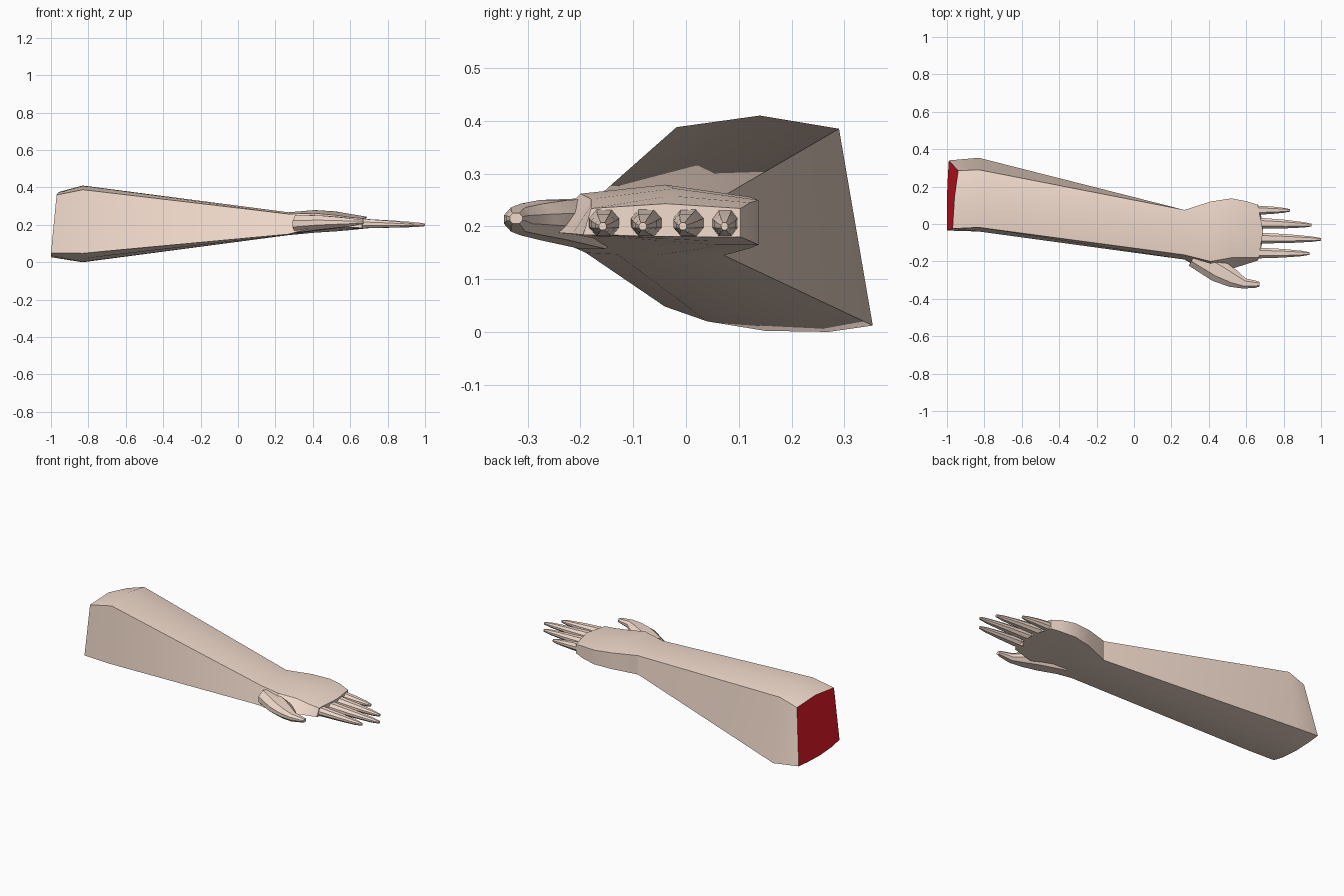
import bpy, bmesh, math
from mathutils import Vector

if "Cube" in bpy.data.objects:
    bpy.data.objects.remove(bpy.data.objects["Cube"])


def material(name, rgb):
    m = bpy.data.materials.new(name)
    m.diffuse_color = (*rgb, 1)
    m.use_nodes = True
    m.node_tree.nodes["Principled BSDF"].inputs["Base Color"].default_value = m.diffuse_color
    return m


skin = material("skin", (0.88, 0.70, 0.60))
flesh = material("flesh", (0.78, 0.01, 0.02))


def loft(name, rings, cut=False):
    """Skin a list of equal-sized rings and close both ends."""
    bm = bmesh.new()
    loops = [[bm.verts.new(p) for p in r] for r in rings]
    n = len(rings[0])
    first = bm.faces.new(loops[0])
    bm.faces.new(loops[-1])
    if cut:
        first.material_index = 1
    for a, b in zip(loops, loops[1:]):
        for i in range(n):
            j = (i + 1) % n
            bm.faces.new((a[i], a[j], b[j], b[i]))
    bmesh.ops.recalc_face_normals(bm, faces=bm.faces)
    me = bpy.data.meshes.new(name)
    bm.to_mesh(me)
    bm.free()
    me.materials.append(skin)
    me.materials.append(flesh)
    ob = bpy.data.objects.new(name, me)
    bpy.context.collection.objects.link(ob)
    bpy.context.view_layer.objects.active = ob
    ob.select_set(True)
    bpy.ops.object.shade_smooth_by_angle(angle=math.radians(30))
    ob.select_set(False)
    return ob


def section(x, yz):
    return [(x, y, z) for y, z in yz]


def palm(x, y_out, y_top, y_in, z_out, z_mid, z_top, z_in, z_bot, bow=0.0):
    """Eight-sided hand section: three points on the back, five on the palm."""
    span = y_out - y_in
    yz = [(y_out, z_out), ((y_out + y_top) / 2, z_mid), (y_top, z_top),
          (y_in, z_in)]
    yz += [(y_in + span * t, z_in + (z_bot - z_in) * min(1, t * 1.3))
           for t in (0.3, 0.55, 0.78, 1)]
    mid = (y_out + y_in) / 2
    return [(x - bow * ((y - mid) / span * 2) ** 2, y, z) for y, z in yz]


# Forearm with slanted cut end, running on into the palm
cut_end = [(-0.94, 0.285, 0.35), (-0.96, 0.14, 0.375), (-0.97, -0.025, 0.36),
           (-1.0, -0.035, 0.05), (-1.0, 0.04, 0.035), (-1.0, 0.15, 0.027),
           (-0.995, 0.26, 0.027), (-0.99, 0.34, 0.03)]
rim = [(-0.96, 0.295, 0.36), (-0.97, 0.14, 0.388), (-0.972, -0.03, 0.366)] + cut_end[3:]
elbow = section(-0.83, [(0.29, 0.385), (0.14, 0.41), (-0.018, 0.388),
                        (-0.04, 0.048), (0.04, 0.02), (0.15, 0.002),
                        (0.27, 0.0), (0.354, 0.012)])
wrist = section(0.27, [(0.075, 0.26), (-0.04, 0.267), (-0.165, 0.258),
                       (-0.19, 0.15), (-0.13, 0.147), (-0.06, 0.145),
                       (0.01, 0.145), (0.072, 0.145)])
hand = [
    palm(0.41, 0.120, -0.20, -0.275, 0.256, 0.279, 0.262, 0.188, 0.158),
    palm(0.52, 0.137, -0.18, -0.240, 0.250, 0.272, 0.252, 0.188, 0.165),
    palm(0.60, 0.122, -0.18, -0.215, 0.245, 0.258, 0.240, 0.186, 0.172),
    palm(0.69, 0.103, -0.18, -0.195, 0.234, 0.243, 0.234, 0.184, 0.180, 0.028),
]
cut_end = [tuple(Vector(a)) for a in cut_end]
loft("forearm_and_palm", [cut_end] + [elbow, wrist] + hand, cut=True)


def digit(name, path):
    """Chamfered eight-sided tube: path of (x, y, z, half width, half height)."""
    shape = [(1, 0.35), (0.5, 1), (-0.5, 1), (-1, 0.35),
             (-1, -0.35), (-0.5, -1), (0.5, -1), (1, -0.35)]
    pts = [Vector(p[:3]) for p in path]
    rings = []
    for i, p in enumerate(path):
        d = pts[min(i + 1, len(pts) - 1)] - pts[max(i - 1, 0)]
        side = Vector((-d.y, d.x, 0)).normalized()
        rings.append([pts[i] + side * p[3] * u + Vector((0, 0, p[4] * v))
                      for u, v in shape])
    loft(name, rings)


# Four fingers: base x, base y, tip x, tip y, half width
fingers = {"little": (0.64, 0.074, 0.835, 0.073, 0.025),
           "ring": (0.66, 0.005, 0.95, -0.006, 0.029),
           "middle": (0.66, -0.075, 1.0, -0.082, 0.029),
           "index": (0.65, -0.155, 0.938, -0.158, 0.029)}
for name, (x0, y0, x1, y1, w) in fingers.items():
    def at(t, wide, high, z):
        return (x0 + (x1 - x0) * t, y0 + (y1 - y0) * t, z, w * wide, high)
    digit(name + "_finger", [at(0, 1, 0.026, 0.207), at(0.14, 0.95, 0.024, 0.206),
                             at(0.5, 0.8, 0.019, 0.204), at(0.85, 0.5, 0.013, 0.201),
                             at(1, 0.25, 0.007, 0.200)])

# Thumb: broad root buried in the palm, bending forward
digit("thumb", [(0.32, -0.175, 0.205, 0.055, 0.048), (0.45, -0.25, 0.212, 0.062, 0.038),
                (0.53, -0.292, 0.213, 0.048, 0.030), (0.59, -0.318, 0.213, 0.028, 0.023),
                (0.65, -0.322, 0.215, 0.019, 0.014), (0.672, -0.322, 0.215, 0.012, 0.010)])
